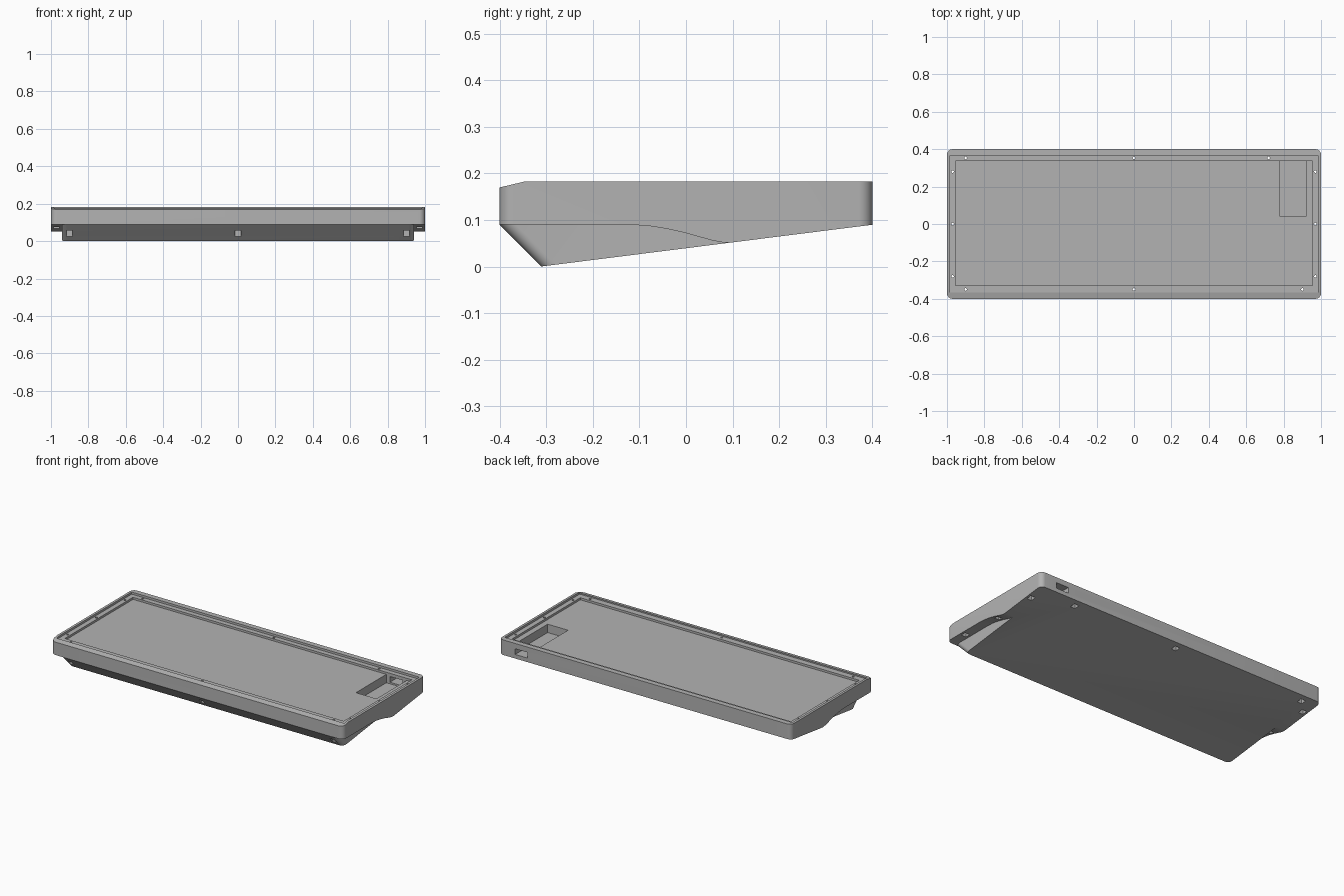
import bpy, bmesh, math
from mathutils import Matrix, Vector

default = bpy.data.objects.get("Cube")
if default:
    bpy.data.objects.remove(default, do_unlink=True)

grey = bpy.data.materials.new("plain_grey")
grey.use_nodes = True
grey.diffuse_color = (0.45, 0.45, 0.45, 1)
grey.node_tree.nodes["Principled BSDF"].inputs["Base Color"].default_value = (0.45, 0.45, 0.45, 1)


def make(name, bm):
    bmesh.ops.recalc_face_normals(bm, faces=bm.faces)
    mesh = bpy.data.meshes.new(name)
    bm.to_mesh(mesh)
    bm.free()
    mesh.materials.append(grey)
    obj = bpy.data.objects.new(name, mesh)
    bpy.context.collection.objects.link(obj)
    return obj


def add_box(bm, x0, x1, y0, y1, z0, z1):
    size = Matrix.Diagonal((x1 - x0, y1 - y0, z1 - z0, 1))
    centre = Matrix.Translation(((x0 + x1) / 2, (y0 + y1) / 2, (z0 + z1) / 2))
    return bmesh.ops.create_cube(bm, size=1, matrix=centre @ size)["verts"]


def box(name, *bounds):
    bm = bmesh.new()
    add_box(bm, *bounds)
    return make(name, bm)


def round_edges(bm, direction, radius, test=lambda p: True):
    """Round the edges running along a direction."""
    edges = [e for e in bm.edges
             if abs((e.verts[0].co - e.verts[1].co).normalized().dot(direction)) > 0.99
             and test((e.verts[0].co + e.verts[1].co) / 2)]
    bmesh.ops.bevel(bm, geom=edges, offset=radius, segments=8, profile=0.5, affect='EDGES')


def side_profile(points, half_width):
    """Extrude a side outline of (y, z) points across x."""
    bm = bmesh.new()
    face = bm.faces.new([bm.verts.new((-half_width, y, z)) for y, z in points])
    out = bmesh.ops.extrude_face_region(bm, geom=[face])["geom"]
    moved = [v for v in out if isinstance(v, bmesh.types.BMVert)]
    bmesh.ops.translate(bm, verts=moved, vec=(2 * half_width, 0, 0))
    return bm


def combine(target, tool, operation='DIFFERENCE'):
    mod = target.modifiers.new("cut", 'BOOLEAN')
    mod.operation, mod.solver, mod.object = operation, 'EXACT', tool
    bpy.context.view_layer.update()
    graph = bpy.context.evaluated_depsgraph_get()
    mesh = bpy.data.meshes.new_from_object(target.evaluated_get(graph))
    target.modifiers.clear()
    target.data = mesh
    bpy.data.objects.remove(tool, do_unlink=True)


# Case body: rounded slab trimmed to the wedge-shaped side outline
bm = bmesh.new()
add_box(bm, -1, 1, -0.4, 0.4, -0.3, 0.5)
round_edges(bm, Vector((0, 0, 1)), 0.03)
case = make("case_body", bm)
wedge = [(-0.51, -0.0248), (0.5, 0.1025), (0.5, 0.183), (-0.345, 0.183), (-0.51, 0.144)]
combine(case, make("wedge_trim", side_profile(wedge, 1.3)), 'INTERSECT')

# Undercut along the front and sides, leaving a central keel with a sloped front
curve = [(-0.12, 0.09), (-0.08, 0.0875), (-0.04, 0.081), (0, 0.072), (0.03, 0.0635),
         (0.055, 0.0565), (0.075, 0.0525), (0.1, 0.0505)]
undercut = make("undercut", side_profile([(-0.6, -0.2), (-0.6, 0.09)] + curve + [(0.1, -0.2)], 1.2))
keel = side_profile([(-0.46, 0.15), (-0.06, -0.25), (0.3, -0.25), (0.3, 0.15)], 0.94)
round_edges(keel, Vector((0, 1, -1)).normalized(), 0.025)
combine(undercut, make("keel", keel))
combine(case, undercut)

# Recessed ledge, tray floor, connector pocket and rear port
for name, bounds in {
    "ledge": (-0.985, 0.985, -0.367, 0.367, 0.17, 0.3),
    "tray": (-0.955, 0.955, -0.33, 0.337, 0.157, 0.3),
    "connector_pocket": (0.78, 0.92, 0.04, 0.337, 0.105, 0.3),
    "rear_port": (0.805, 0.89, 0.3, 0.5, 0.115, 0.15),
}.items():
    combine(case, box(name, *bounds))

# Screw holes through the ledge with square nut pockets below
spots = [(side * 0.97, y) for side in (-1, 1) for y in (-0.28, 0, 0.28)]
spots += [(x, -0.35) for x in (-0.9, 0, 0.9)] + [(x, 0.353) for x in (-0.9, 0, 0.72)]
nuts, screws = bmesh.new(), bmesh.new()
for x, y in spots:
    add_box(nuts, x - 0.016, x + 0.016, y - 0.016, y + 0.016, -0.1, 0.12)
    bmesh.ops.create_cone(screws, cap_ends=True, segments=16, radius1=0.007, radius2=0.007,
                          depth=0.2, matrix=Matrix.Translation((x, y, 0.2)))
combine(case, make("nut_pockets", nuts))
combine(case, make("screw_holes", screws))

# Smooth the rounded corners, keep the edges sharp
bpy.ops.object.select_all(action='DESELECT')
case.select_set(True)
bpy.context.view_layer.objects.active = case
bpy.ops.object.shade_smooth_by_angle(angle=math.radians(25))
